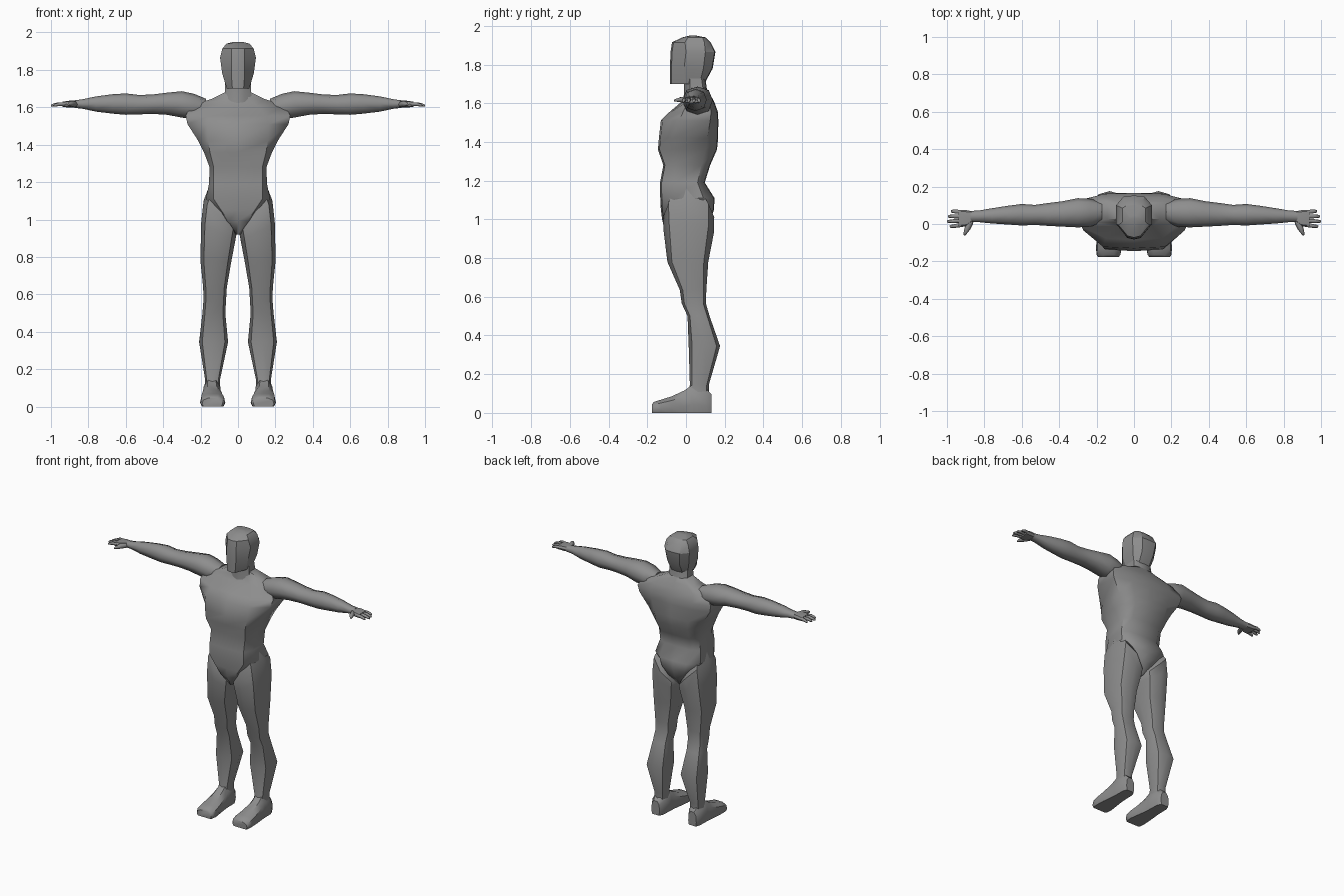
import bpy, bmesh
from mathutils import Vector
from math import cos, sin, pi

grey = bpy.data.materials.new("dark_grey")
grey.diffuse_color = (.27, .27, .27, 1)


def loft(name, rings, mirror=False, angle=42):
    """Skin a list of equal-length rings, cap both ends, optionally mirror on x."""
    bm = bmesh.new()
    vs = [[bm.verts.new(p) for p in r] for r in rings]
    n = len(rings[0])
    for a, b in zip(vs, vs[1:]):
        for i in range(n):
            j = (i + 1) % n
            bm.faces.new((a[i], a[j], b[j], b[i]))
    bm.faces.new(vs[0])
    bm.faces.new(vs[-1])
    bmesh.ops.recalc_face_normals(bm, faces=bm.faces)
    me = bpy.data.meshes.new(name)
    bm.to_mesh(me)
    bm.free()
    me.materials.append(grey)
    ob = bpy.data.objects.new(name, me)
    bpy.context.collection.objects.link(ob)
    if mirror:
        ob.modifiers.new("mirror", 'MIRROR').use_mirror_merge = False
    bpy.ops.object.select_all(action='DESELECT')
    ob.select_set(True)
    bpy.context.view_layer.objects.active = ob
    bpy.ops.object.shade_smooth_by_angle(angle=angle * pi / 180)
    return ob


def oval(u0, u1, v0, v1, k=0.8):
    """Eight-sided section filling a box; k sets how square the corners are."""
    cu, cv, a, b = (u0 + u1) / 2, (v0 + v1) / 2, (u1 - u0) / 2, (v1 - v0) / 2
    shape = [(1, 0), (k, k), (0, 1), (-k, k), (-1, 0), (-k, -k), (0, -1), (k, -k)]
    return [(cu + a * x, cv + b * y) for x, y in shape]


def body_ring(z, hw, yf, yb, fw, bw, s0, s1):
    """Symmetric ring: flat front and back panels, side edge from s0 to s1 in y."""
    half = [(fw, yf + .008), (hw, s0), (hw, s1), (bw, yb - .004)]
    pts = [(0, yf)] + half + [(0, yb)] + [(-x, y) for x, y in reversed(half)]
    return [(x, y, z) for x, y in pts]


# torso, running down to a V at the crotch
loft("torso", [body_ring(*s) for s in [
    (.92, .012, -.085, .07, .008, .008, -.03, .03),
    (.99, .075, -.122, .125, .05, .05, -.06, .08),
    (1.05, .125, -.130, .145, .09, .085, -.06, .09),
    (1.11, .172, -.133, .147, .13, .105, -.06, .09),
    (1.19, .155, -.134, .097, .13, .10, -.06, .06),
    (1.28, .152, -.117, .125, .13, .11, -.06, .08),
    (1.36, .182, -.145, .160, .15, .12, -.065, .10),
    (1.42, .212, -.140, .166, .16, .13, -.06, .11),
    (1.51, .270, -.130, .167, .165, .15, -.035, .125),
    (1.555, .280, -.085, .165, .15, .16, -.015, .13),
    (1.61, .250, -.020, .145, .10, .15, .01, .12),
    (1.645, .14, .000, .125, .06, .09, .025, .11),
    (1.68, .07, .003, .105, .04, .04, .03, .09)]], angle=50)

# neck
loft("neck", [body_ring(*s) for s in [
    (1.60, .085, -.015, .13, .04, .05, .02, .10),
    (1.66, .072, -.010, .11, .035, .045, .02, .09),
    (1.73, .068, -.010, .10, .035, .045, .02, .08)]])

# head
loft("head", [body_ring(*s) for s in [
    (1.70, .060, -.083, .095, .030, .04, .00, .07),
    (1.78, .084, -.083, .138, .036, .045, -.01, .09),
    (1.865, .096, -.080, .152, .036, .055, .00, .10),
    (1.915, .083, -.072, .128, .034, .05, -.005, .095),
    (1.94, .062, -.020, .102, .030, .04, .01, .085),
    (1.95, .025, .02, .05, .012, .012, .028, .042)]], angle=28)


# legs: inner z, outer z, inner x, outer x, front y, back y
def leg_ring(zi, zo, xi, xo, yf, yb):
    return [(x, y, zi + (zo - zi) * (x - xi) / (xo - xi))
            for x, y in oval(xi, xo, yf, yb, .78)]


loft("legs", [leg_ring(*s) for s in [
    (.95, 1.19, .010, .150, -.095, .085),
    (.92, 1.10, .008, .184, -.120, .146),
    (.89, .98, .014, .197, -.115, .145),
    (.78, .78, .035, .201, -.096, .115),
    (.635, .635, .060, .186, -.032, .105),
    (.565, .565, .064, .185, -.022, .103),
    (.50, .50, .068, .190, .008, .122),
    (.345, .345, .053, .208, .014, .176),
    (.145, .145, .096, .176, .020, .118),
    (.09, .09, .096, .180, .005, .118)]], True)


# feet: y, inner x, outer x, top z
def foot_ring(y, xi, xo, zt):
    c, a = (xi + xo) / 2, (xo - xi) / 2
    return [(c + a * u, y, zt * v) for u, v in
            [(-.85, 0), (.85, 0), (1, .3), (.9, .75), (.45, 1),
             (-.45, 1), (-.9, .75), (-1, .3)]]


loft("feet", [foot_ring(*s) for s in [
    (.133, .110, .172, .095), (.105, .093, .186, .125), (.03, .090, .188, .143),
    (-.01, .087, .192, .115), (-.075, .076, .200, .085), (-.13, .068, .203, .068),
    (-.165, .072, .200, .057), (-.176, .082, .192, .045)]], True)


# arms: x, front y, back y, bottom z, top z
loft("arms", [[(s[0], y, z) for y, z in oval(*s[1:], .74)] for s in [
    (.17, .010, .120, 1.56, 1.645),
    (.235, -.015, .135, 1.535, 1.672),
    (.30, -.018, .138, 1.545, 1.686),
    (.38, -.014, .122, 1.560, 1.678),
    (.46, -.010, .112, 1.565, 1.668),
    (.53, -.005, .102, 1.562, 1.666),
    (.60, -.008, .107, 1.560, 1.674),
    (.67, -.003, .098, 1.566, 1.670),
    (.76, .003, .084, 1.577, 1.658),
    (.83, .010, .072, 1.592, 1.643),
    (.875, .010, .070, 1.597, 1.637)]], True, 55)

# palms
loft("palms", [[(s[0], y, z) for y, z in oval(*s[1:])] for s in [
    (.865, .012, .068, 1.600, 1.635),
    (.895, -.012, .074, 1.599, 1.636),
    (.937, -.018, .076, 1.601, 1.630)]], True, 50)


def digit(name, a, b, r0, r1):
    """Tapered six-sided finger from a to b with a bent middle joint."""
    a, b, up = Vector(a), Vector(b), Vector((0, 0, 1))
    side = (b - a).cross(up).normalized()
    rings = []
    for t, r in ((0, r0), (.5, r0), (.9, r1), (1, r1 * .6)):
        c = a.lerp(b, t) + up * .004 * (1 - (2 * t - 1) ** 2)
        rings.append([c + side * r * cos(i * pi / 3) + up * r * sin(i * pi / 3)
                      for i in range(6)])
    loft(name, rings, True, 65)


# fingers and thumb
for i, tip in enumerate((.985, 1.0, .995, .978)):
    y = -.006 + .0235 * i
    digit(f"finger_{i + 1}", (.925, y, 1.617), (tip, y - .008 + .004 * i, 1.609),
          .0105, .008)
digit("thumb", (.872, .015, 1.615), (.908, -.060, 1.614), .016, .008)
